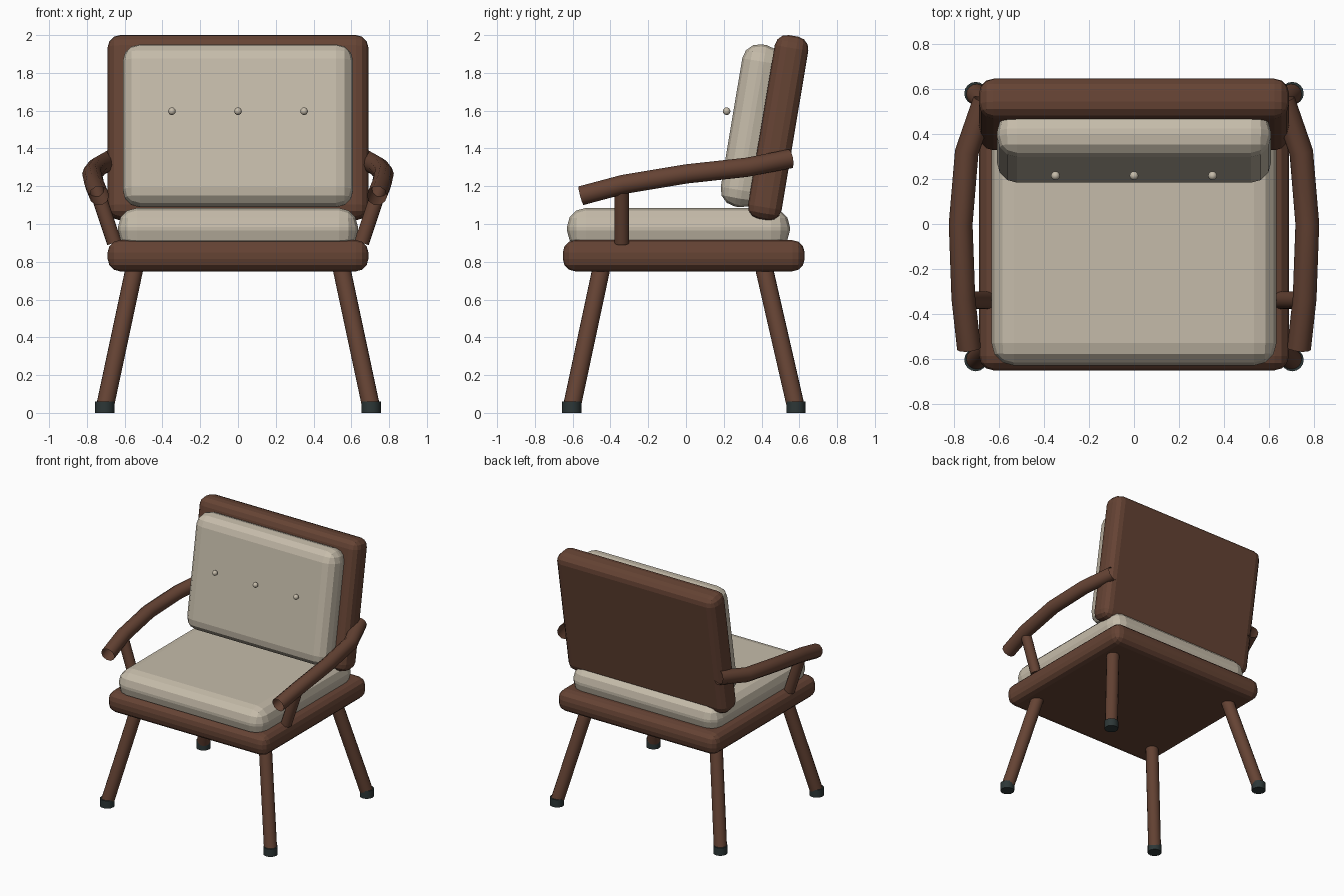
import bpy, math
from mathutils import Vector

if "Cube" in bpy.data.objects:
    bpy.data.objects.remove(bpy.data.objects["Cube"])


def material(name, rgb):
    m = bpy.data.materials.new(name)
    m.diffuse_color = (*rgb, 1)
    m.use_nodes = True
    m.node_tree.nodes["Principled BSDF"].inputs["Base Color"].default_value = m.diffuse_color
    return m


WOOD = material("brown wood", (0.13, 0.056, 0.034))
FABRIC = material("beige fabric", (0.56, 0.50, 0.40))
RUBBER = material("dark rubber", (0.026, 0.038, 0.038))


def rounded_box(name, center, size, radius, mat, tilt=0):
    bpy.ops.mesh.primitive_cube_add(size=1, location=center)
    ob = bpy.context.object
    ob.name = name
    ob.scale = size
    bpy.ops.object.transform_apply(location=False, rotation=False, scale=True)
    ob.rotation_euler.x = math.radians(tilt)
    bev = ob.modifiers.new("round edges", 'BEVEL')
    bev.width, bev.segments = radius, 3
    ob.data.materials.append(mat)


def rod(name, a, b, radius, mat):
    a, b = Vector(a), Vector(b)
    d = b - a
    bpy.ops.mesh.primitive_cylinder_add(vertices=16, radius=radius, depth=d.length,
                                        location=(a + b) / 2)
    ob = bpy.context.object
    ob.name = name
    ob.rotation_euler = d.to_track_quat('Z', 'Y').to_euler()
    ob.data.materials.append(mat)
    bpy.ops.object.shade_smooth_by_angle(angle=math.radians(40))


def tube(name, points, radius, mat):
    cu = bpy.data.curves.new(name, 'CURVE')
    cu.dimensions = '3D'
    cu.bevel_depth, cu.bevel_resolution = radius, 3
    sp = cu.splines.new('POLY')
    sp.points.add(len(points) - 1)
    for p, co in zip(sp.points, points):
        p.co = (*co, 1)
    cu.materials.append(mat)
    ob = bpy.data.objects.new(name, cu)
    bpy.context.collection.objects.link(ob)


# Seat and backrest
rounded_box("seat_frame", (0, -0.012, 0.832), (1.38, 1.28, 0.165), 0.065, WOOD)
rounded_box("seat_cushion", (0, -0.04, 0.975), (1.27, 1.18, 0.22), 0.1, FABRIC)
rounded_box("back_frame", (0, 0.488, 1.51), (1.38, 0.18, 0.985), 0.065, WOOD, -9.5)
rounded_box("back_cushion", (0, 0.342, 1.52), (1.22, 0.205, 0.87), 0.09, FABRIC, -9.5)

# Cushion buttons
for x in (-0.35, 0, 0.35):
    bpy.ops.mesh.primitive_uv_sphere_add(segments=12, ring_count=8, radius=0.02,
                                         location=(x, 0.215, 1.597))
    ob = bpy.context.object
    ob.name = "button"
    ob.data.materials.append(FABRIC)
    bpy.ops.object.shade_smooth()

for s, side in ((-1, "left"), (1, "right")):
    # Splayed legs with rubber feet
    for pos, y_top, y_foot in (("front", -0.445, -0.605), ("back", 0.41, 0.582)):
        rod(f"{pos}_{side}_leg", (s * 0.545, y_top, 0.78), (s * 0.705, y_foot, 0.03), 0.047, WOOD)
        rod(f"{pos}_{side}_foot", (s * 0.705, y_foot, 0), (s * 0.705, y_foot, 0.06), 0.051, RUBBER)
    # Armrest and its support
    path = [(0.735, -0.555, 1.15), (0.76, -0.33, 1.21), (0.772, 0, 1.265),
            (0.745, 0.32, 1.30), (0.665, 0.55, 1.345)]
    tube(f"{side}_armrest", [(s * x, y, z) for x, y, z in path], 0.053, WOOD)
    rod(f"{side}_arm_support", (s * 0.655, -0.34, 0.9), (s * 0.755, -0.34, 1.2), 0.039, WOOD)
